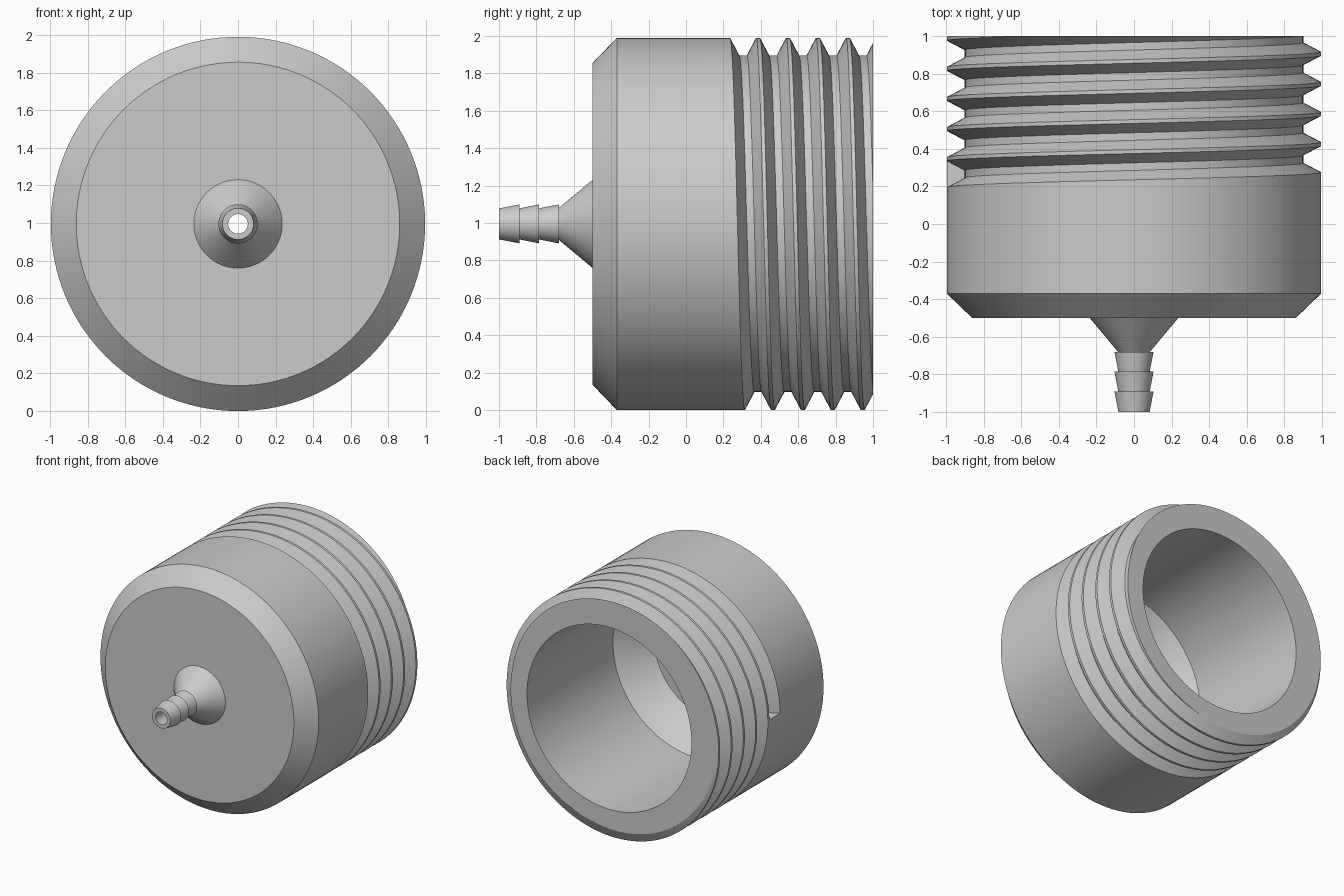
import bpy, bmesh, math

cube = bpy.data.objects.get("Cube")
if cube:
    bpy.data.objects.remove(cube, do_unlink=True)

SIDES = 128
R_OUT, R_ROOT, R_BORE = 0.995, 0.9, 0.75
AXIS_Z = R_OUT
SHOULDER, PITCH = -0.37, 0.16

grey = bpy.data.materials.new("plain_grey")
grey.use_nodes = True
colour = (0.6, 0.6, 0.6, 1)
grey.diffuse_color = colour
grey.node_tree.nodes["Principled BSDF"].inputs["Base Color"].default_value = colour


def point(r, y, a):
    """Position around the y axis; angle runs from the top towards +x."""
    return (r * math.sin(a), y, AXIS_Z + r * math.cos(a))


def finish(bm, name):
    bmesh.ops.recalc_face_normals(bm, faces=bm.faces)
    mesh = bpy.data.meshes.new(name)
    bm.to_mesh(mesh)
    bm.free()
    mesh.materials.append(grey)
    obj = bpy.data.objects.new(name, mesh)
    bpy.context.collection.objects.link(obj)
    bpy.ops.object.select_all(action='DESELECT')
    bpy.context.view_layer.objects.active = obj
    obj.select_set(True)
    bpy.ops.object.shade_smooth_by_angle(angle=math.radians(25))
    return obj


def lathe(name, profile):
    bm = bmesh.new()
    rings = [[bm.verts.new(point(r, y, 2 * math.pi * i / SIDES)) for i in range(SIDES)]
             for r, y in profile]
    for a, b in zip(rings, rings[1:]):
        for i in range(SIDES):
            j = (i + 1) % SIDES
            bm.faces.new((a[i], a[j], b[j], b[i]))
    return finish(bm, name)


# Front face, barbed nozzle, through hole and stepped bore as one turned profile
barbs = []
for start in (-0.68, -0.785, -0.89):
    barbs += [(0.104, start), (0.083, start - 0.107)]
barbs[-1] = (0.083, -1)
lathe("front_and_bore",
      [(R_OUT, SHOULDER), (0.86, -0.5), (0.235, -0.5), (0.085, -0.68)] + barbs +
      [(0.052, -1), (0.052, -0.35), (0.535, -0.35), (R_BORE, -0.12), (R_BORE, 1)])

# Barrel with a helical groove that starts on the -x side
groove = [(0, R_OUT), (0.05, R_ROOT), (0.09, R_ROOT), (0.14, R_OUT)]
bm = bmesh.new()
columns = []
for i in range(SIDES + 1):
    a = -math.pi / 2 + 2 * math.pi * i / SIDES
    first = 0.235 + PITCH * a / (2 * math.pi)
    path = [(R_OUT, SHOULDER)]
    path += [(r, first + PITCH * k + dy) for k in range(6) for dy, r in groove]
    columns.append([bm.verts.new(point(r, y, a)) for r, y in path])
for a, b in zip(columns, columns[1:]):
    for k in range(len(a) - 1):
        bm.faces.new((a[k], b[k], b[k + 1], a[k + 1]))

# End wall where the groove begins
bm.faces.new(columns[0][1:5])
bmesh.ops.remove_doubles(bm, verts=bm.verts, dist=0.0005)

# Trim the thread flat at the back and close it with a ring face to the bore
cut = bmesh.ops.bisect_plane(bm, geom=bm.verts[:] + bm.edges[:] + bm.faces[:],
                             plane_co=(0, 1, 0), plane_no=(0, 1, 0), clear_outer=True)
rim = [e for e in cut["geom_cut"] if isinstance(e, bmesh.types.BMEdge)]
ring = bmesh.ops.extrude_edge_only(bm, edges=rim)
for v in [g for g in ring["geom"] if isinstance(g, bmesh.types.BMVert)]:
    v.co = point(R_BORE, 1, math.atan2(v.co.x, v.co.z - AXIS_Z))
finish(bm, "threaded_barrel")
